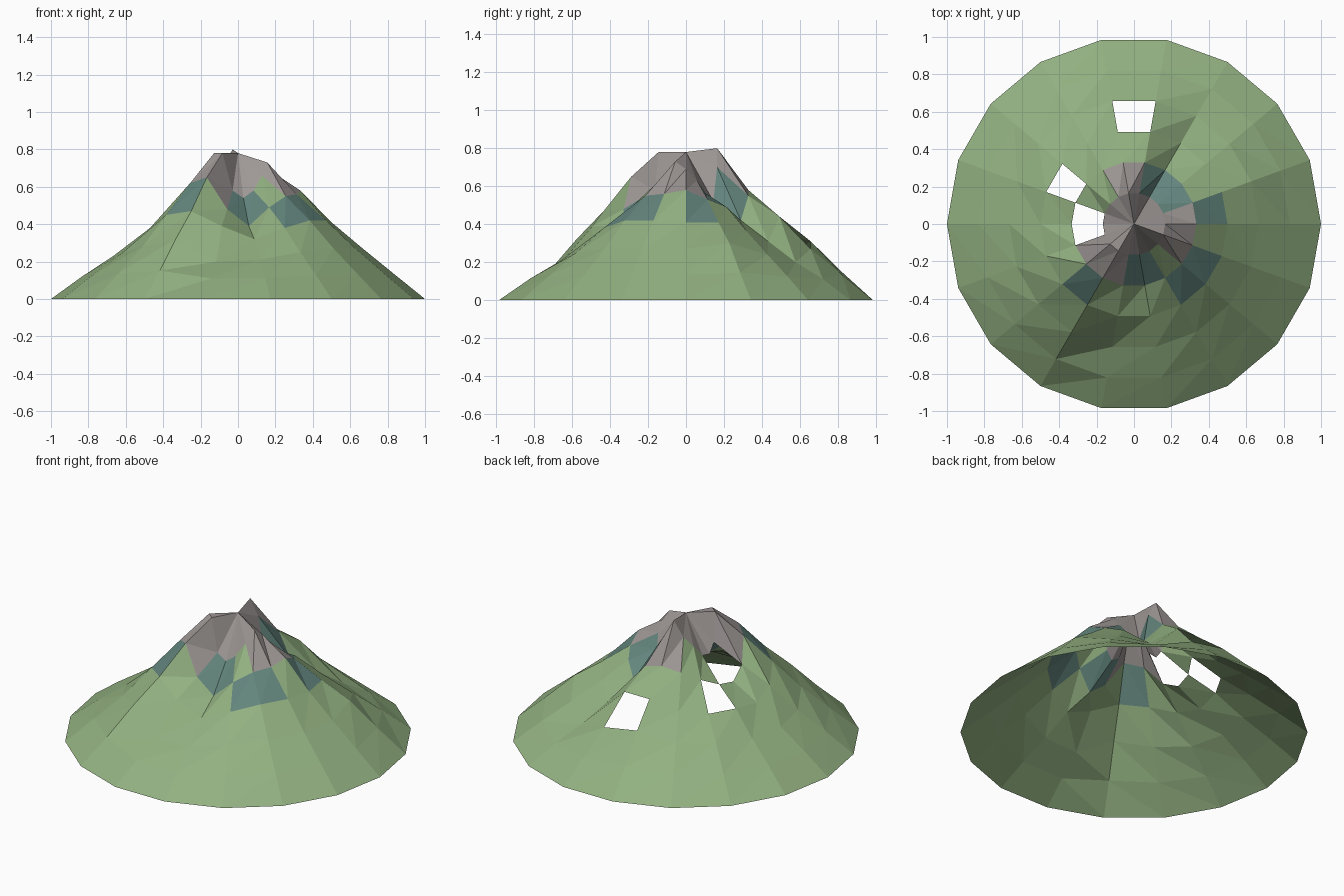
import bpy
import bmesh
from math import cos, sin, tau

cube = bpy.data.objects.get("Cube")
if cube:
    bpy.data.objects.remove(cube, do_unlink=True)

SIDES = 18
RINGS = 6
PEAK_HEIGHT = 0.78
GRASS, ROCK, SCRUB = range(3)


def make_material(name, red, green, blue):
    material = bpy.data.materials.new(name)
    colour = (red, green, blue, 1.0)
    material.use_nodes = True
    material.diffuse_color = colour
    shader = next(n for n in material.node_tree.nodes if n.type == "BSDF_PRINCIPLED")
    shader.inputs["Base Color"].default_value = colour
    shader.inputs["Roughness"].default_value = 0.9
    return material


# Heights of the ridges and gullies, one list per ring, counter-clockwise from +x
summit = [.69, .63, .56, .52, .7, .8, .7, .64, .57, .56, .61, .78, .78, .58, .54, .58, .66, .73]
shoulder = [.58, .53, .49, .42, .55, .58, .55, .5, .45, .43, .49, .62, .65, .48, .39, .49, .55, .56]
slope = [.41, .41, .36, .31, .44, .44, .38, .36, .36, .34, .38, .45, .47, .39, .32, .38, .42, .42]
foothill = [.27, .3, .24, .2, .27, .31, .26, .25, .23, .23, .24, .28, .32, .2, .21, .25, .27, .27]
skirt = [0.35 * height + 0.04 for height in foothill]
base = [0.0] * SIDES
heights = [summit, shoulder, slope, foothill, skirt, base]

# Coloured patches and openings: band number to the sectors it covers
rock_patches = {1: {0, 4, 5, 10, 11, 12, 16, 17}}
scrub_patches = {1: {1, 2, 3, 13, 14}, 2: {0, 11, 15, 16}}
openings = {1: {8, 9}, 2: {7}, 3: {4}}


def patch_colour(band, sector):
    if sector in rock_patches.get(band, ()):
        return ROCK
    if sector in scrub_patches.get(band, ()):
        return SCRUB
    return GRASS


bm = bmesh.new()


def add_face(corners, colour):
    face = bm.faces.new(corners)
    face.material_index = colour
    face.smooth = False


# Rings of points around the peak
rings = []
for number, ring_heights in enumerate(heights, start=1):
    radius = number / RINGS
    rings.append([
        bm.verts.new((radius * cos(tau * i / SIDES), radius * sin(tau * i / SIDES), height))
        for i, height in enumerate(ring_heights)
    ])

# Rocky cap fanning out from the peak
peak = bm.verts.new((0, 0, PEAK_HEIGHT))
for i in range(SIDES):
    add_face((peak, rings[0][i], rings[0][(i + 1) % SIDES]), ROCK)

# Faceted slopes, open underneath
for band in range(1, RINGS):
    inner, outer = rings[band - 1], rings[band]
    for i in range(SIDES):
        if i in openings.get(band, ()):
            continue
        j = (i + 1) % SIDES
        colour = patch_colour(band, i)
        add_face((inner[i], outer[i], inner[j]), colour)
        add_face((outer[i], outer[j], inner[j]), colour)

mesh = bpy.data.meshes.new("mountain")
bm.to_mesh(mesh)
bm.free()

mesh.materials.append(make_material("grass green", 0.29, 0.44, 0.22))
mesh.materials.append(make_material("rock grey", 0.34, 0.31, 0.30))
mesh.materials.append(make_material("scrub teal", 0.125, 0.235, 0.205))

mountain = bpy.data.objects.new("mountain", mesh)
bpy.context.scene.collection.objects.link(mountain)
